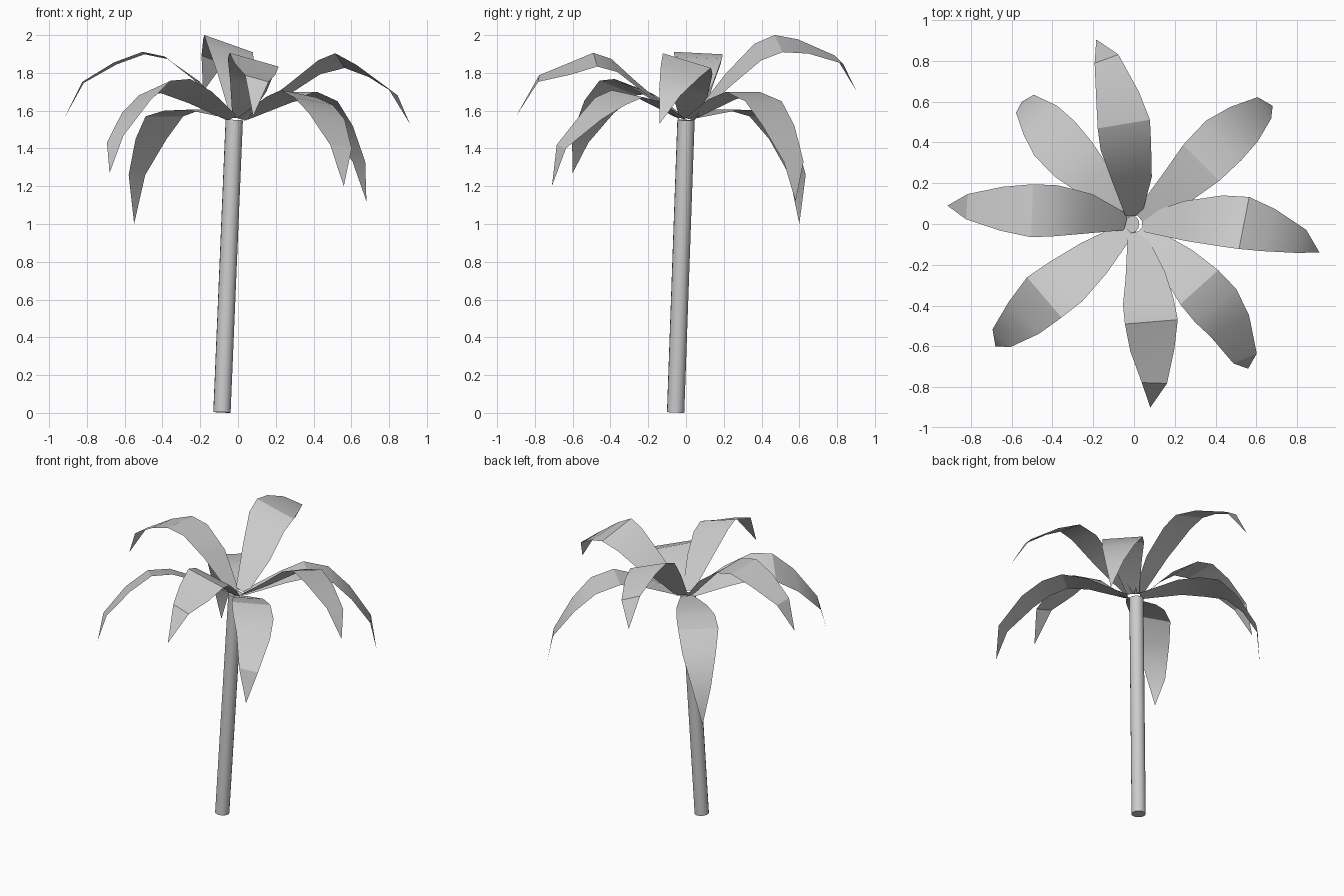
import bpy
from mathutils import Vector

# Half widths of every leaf, from base to the last ring before the tip
WIDTHS = [0.04, 0.098, 0.125, 0.13, 0.108, 0.062]


def smooth(ob):
    bpy.ops.object.select_all(action='DESELECT')
    ob.select_set(True)
    bpy.context.view_layer.objects.active = ob
    bpy.ops.object.shade_smooth_by_angle(angle=0.5)


def leaf(name, roll, spine):
    """Strip along a spine; positive roll lifts the left edge seen from the trunk."""
    pts = [Vector(p) for p in spine]
    out = Vector((pts[0].x, pts[0].y, 0)).normalized()
    pts.insert(0, out * 0.04 + Vector((0, 0, 1.56)))
    verts = []
    for i, w in enumerate(WIDTHS):
        t = pts[i + 1] - pts[max(i - 1, 0)]
        side = Vector((-t.y, t.x, 0)).normalized()
        up = Vector((0, 0, roll))
        verts += [pts[i] + (side + up) * w, pts[i] - (side + up) * w]
    verts.append(pts[-1])
    n = len(WIDTHS)
    faces = [(2*i, 2*i + 1, 2*i + 3, 2*i + 2) for i in range(n - 1)]
    faces.append((2*n - 2, 2*n - 1, 2*n))
    me = bpy.data.meshes.new(name)
    me.from_pydata(verts, [], faces)
    ob = bpy.data.objects.new(name, me)
    bpy.context.collection.objects.link(ob)
    smooth(ob)


# Trunk: slim leaning cylinder
low, top = Vector((-0.085, -0.055, 0.003)), Vector((-0.02, 0.0, 1.55))
axis = top - low
bpy.ops.mesh.primitive_cylinder_add(vertices=16, radius=0.046, depth=axis.length,
                                    location=(low + top) / 2)
trunk = bpy.context.object
trunk.name = "trunk"
trunk.rotation_euler = axis.to_track_quat('Z', 'Y').to_euler()
smooth(trunk)

# Upper leaves along the axes
leaf("leaf_back", 0.35, [(-0.01, 0.22, 1.76), (-0.04, 0.38, 1.91), (-0.05, 0.49, 1.955),
                         (-0.08, 0.62, 1.94), (-0.135, 0.81, 1.87), (-0.185, 0.905, 1.70)])
leaf("leaf_right", -0.3, [(0.25, 0.015, 1.70), (0.43, 0.015, 1.83), (0.54, 0.005, 1.865),
                          (0.66, -0.03, 1.81), (0.82, -0.085, 1.70), (0.91, -0.14, 1.53)])
leaf("leaf_left", 0.05, [(-0.22, 0.05, 1.76), (-0.38, 0.065, 1.88), (-0.50, 0.065, 1.905),
                         (-0.65, 0.075, 1.85), (-0.82, 0.085, 1.75), (-0.915, 0.09, 1.57)])
leaf("leaf_front", -0.28, [(0.055, -0.25, 1.73), (0.07, -0.38, 1.84), (0.085, -0.48, 1.87),
                           (0.09, -0.62, 1.82), (0.10, -0.78, 1.77), (0.08, -0.90, 1.57)])

# Lower drooping leaves on the diagonals
leaf("leaf_front_right", -0.15, [(0.22, -0.20, 1.66), (0.32, -0.31, 1.69), (0.40, -0.40, 1.65),
                                 (0.47, -0.50, 1.57), (0.545, -0.66, 1.41), (0.56, -0.71, 1.20)])
leaf("leaf_front_left", 0.3, [(-0.20, -0.17, 1.67), (-0.33, -0.28, 1.73), (-0.44, -0.36, 1.72),
                              (-0.54, -0.46, 1.62), (-0.65, -0.56, 1.45), (-0.68, -0.60, 1.27)])
leaf("leaf_back_left", 0.0, [(-0.20, 0.22, 1.605), (-0.30, 0.32, 1.60), (-0.39, 0.42, 1.57),
                             (-0.46, 0.51, 1.45), (-0.535, 0.59, 1.26), (-0.55, 0.60, 1.00)])
leaf("leaf_back_right", 0.0, [(0.22, 0.19, 1.66), (0.33, 0.30, 1.70), (0.44, 0.41, 1.65),
                              (0.54, 0.49, 1.52), (0.64, 0.57, 1.33), (0.68, 0.58, 1.12)])
